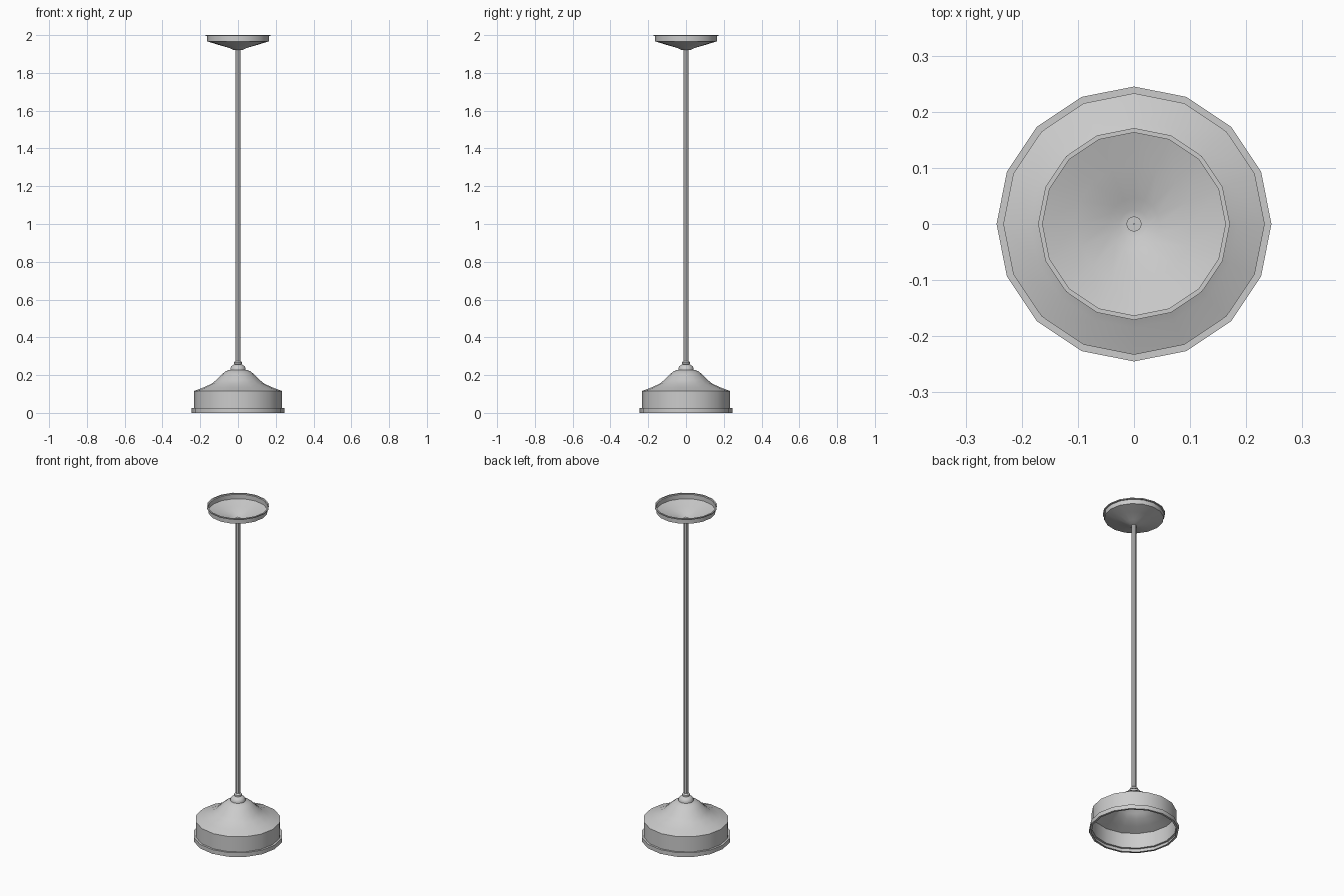
import bpy, bmesh, math

cube = bpy.data.objects.get("Cube")
if cube:
    bpy.data.objects.remove(cube)

metal = bpy.data.materials.new("grey_metal")
metal.use_nodes = True
grey = (0.6, 0.6, 0.6, 1)
metal.diffuse_color = grey
metal.node_tree.nodes["Principled BSDF"].inputs["Base Color"].default_value = grey


def lathe(name, profile, sides=16):
    """Spin a (radius, height) profile around the z axis."""
    bm = bmesh.new()
    rings = []
    for r, z in profile:
        angles = [2 * math.pi * i / sides for i in range(sides)]
        rings.append([bm.verts.new((r * math.cos(a), r * math.sin(a), z)) for a in angles])
    for low, high in zip(rings, rings[1:]):
        for i in range(sides):
            j = (i + 1) % sides
            bm.faces.new((low[i], low[j], high[j], high[i]))
    mesh = bpy.data.meshes.new(name)
    bm.to_mesh(mesh)
    bm.free()
    mesh.materials.append(metal)
    obj = bpy.data.objects.new(name, mesh)
    bpy.context.collection.objects.link(obj)
    bpy.ops.object.select_all(action="DESELECT")
    obj.select_set(True)
    bpy.context.view_layer.objects.active = obj
    bpy.ops.object.shade_smooth_by_angle(angle=math.radians(35))
    return obj


# Open shade with a stepped rim and a bell-shaped top
lathe("shade", [(0.233, 0), (0.245, 0), (0.245, 0.025), (0.233, 0.025),
                (0.233, 0.116), (0.185, 0.134), (0.14, 0.154), (0.115, 0.174),
                (0.085, 0.205), (0.063, 0.222), (0.035, 0.23)])

# Domed cap and collar joining the shade to the rod
lathe("shade_cap", [(0.041, 0.228), (0.041, 0.236), (0.034, 0.248), (0.022, 0.256), (0.012, 0.258)])
lathe("rod_collar", [(0.014, 0.256), (0.021, 0.258), (0.021, 0.268), (0.014, 0.274)])

# Long hanging rod
lathe("rod", [(0.001, 0.25), (0.014, 0.25), (0.014, 1.928), (0.001, 1.928)], 8)

# Open ceiling canopy with a thin flange and a small central dish
lathe("ceiling_canopy", [(0.012, 1.921), (0.025, 1.922), (0.046, 1.932), (0.105, 1.949),
                         (0.163, 1.967), (0.163, 1.994), (0.171, 1.994),
                         (0.171, 2), (0.163, 2)])
